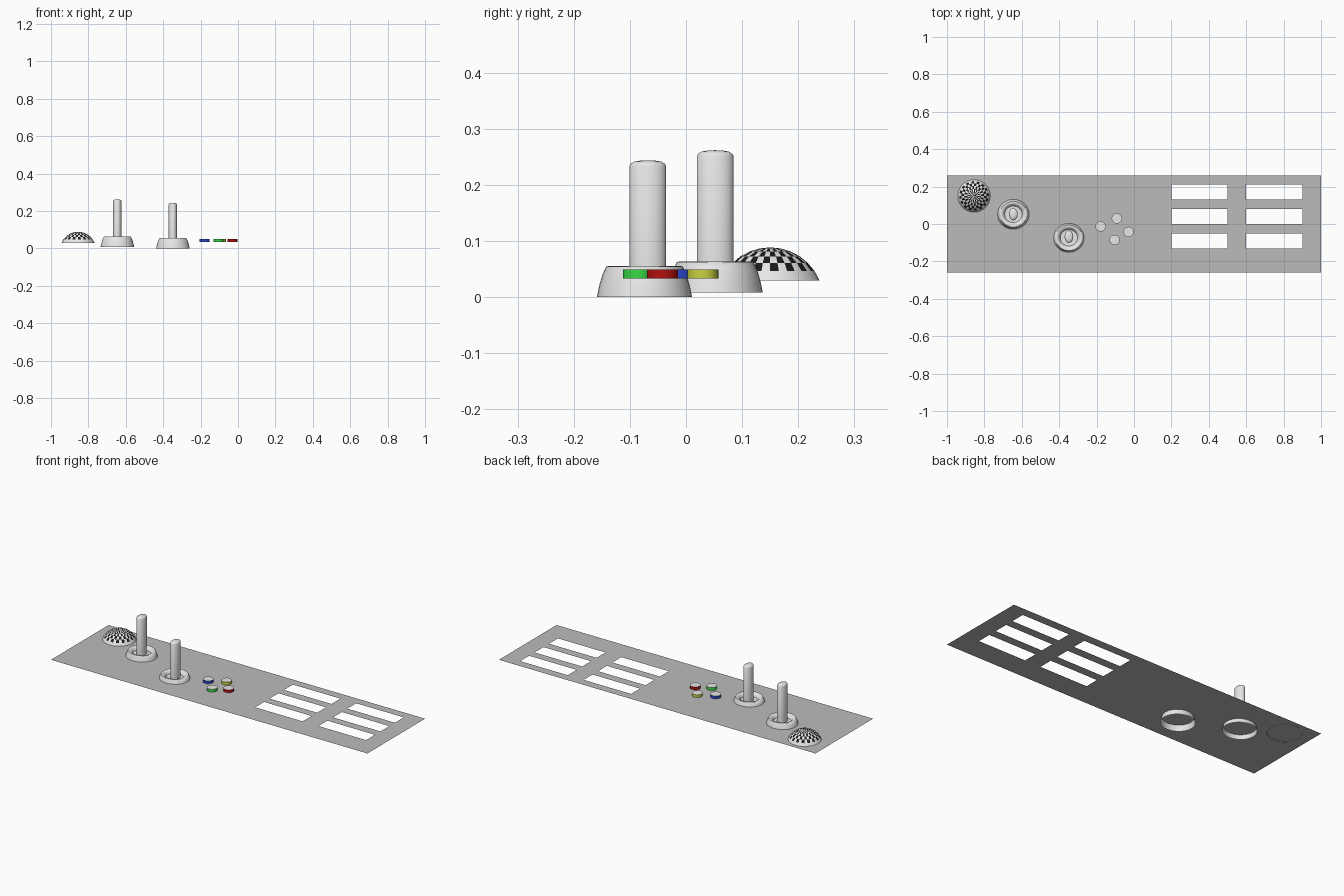
import bpy, bmesh, math

if "Cube" in bpy.data.objects:
    bpy.data.objects.remove(bpy.data.objects["Cube"])

def material(name, r, g, b):
    m = bpy.data.materials.new(name)
    m.diffuse_color = (r, g, b, 1)
    m.use_nodes = True
    m.node_tree.nodes["Principled BSDF"].inputs["Base Color"].default_value = m.diffuse_color
    return m

WHITE = material("light_grey", 0.8, 0.8, 0.8)
PANEL = material("panel_grey", 0.5, 0.5, 0.5)
BLACK = material("black", 0.01, 0.01, 0.01)
RED = material("red", 0.45, 0.005, 0.005)
GREEN = material("green", 0.04, 0.7, 0.06)
BLUE = material("blue", 0.02, 0.06, 0.58)
YELLOW = material("yellow", 0.6, 0.65, 0.05)

PANEL_Z = 0.032

def finish(bm, name, mats, loc=(0, 0, 0), angle=35):
    me = bpy.data.meshes.new(name)
    bm.to_mesh(me)
    bm.free()
    ob = bpy.data.objects.new(name, me)
    bpy.context.collection.objects.link(ob)
    ob.location = loc
    for m in mats:
        me.materials.append(m)
    bpy.ops.object.select_all(action='DESELECT')
    ob.select_set(True)
    bpy.context.view_layer.objects.active = ob
    bpy.ops.object.shade_smooth_by_angle(angle=math.radians(angle))
    return ob

def lathe(name, profile, loc, mats, sx=1.0, sy=1.0, rule=None, seg=32, angle=35):
    """Revolve (radius, z) points, bottom to top outside; radius 0 closes to a tip."""
    bm = bmesh.new()
    rings = []
    for r, z in profile:
        n = seg if r > 0 else 1
        rings.append([bm.verts.new((r * sx * math.cos(2 * math.pi * i / seg),
                                    r * sy * math.sin(2 * math.pi * i / seg), z))
                      for i in range(n)])
    for row, (a, b) in enumerate(zip(rings, rings[1:])):
        for i in range(seg):
            j = (i + 1) % seg
            vs = [a[i], a[j], b[j], b[i]] if len(b) > 1 else [a[i], a[j], b[0]]
            f = bm.faces.new(vs)
            f.material_index = rule(row, i) if rule else 0
    return finish(bm, name, mats, loc, angle)

# Flat panel with six rectangular slots left open
xs = [-1, 0.2, 0.5, 0.6, 0.9, 1]
ys = [-0.26, -0.13, -0.05, 0, 0.08, 0.13, 0.21, 0.26]
bm = bmesh.new()
grid = [[bm.verts.new((x, y, 0)) for x in xs] for y in ys]
for r in range(len(ys) - 1):
    for c in range(len(xs) - 1):
        if r % 2 == 1 and c % 2 == 1:
            continue
        bm.faces.new((grid[r][c], grid[r][c + 1], grid[r + 1][c + 1], grid[r + 1][c]))
finish(bm, "panel", [PANEL], (0, 0, PANEL_Z))

# Checkered dome: a sphere cap of six rows, lowest row plain
R, ROWS = 0.0953, 6
step = math.radians(11.25)
floor = R * math.cos(ROWS * step)
cap = [(R * math.sin(k * step), R * math.cos(k * step) - floor) for k in range(ROWS, 0, -1)]
lathe("checkered_dome", cap + [(0, R - floor)], (-0.855, 0.15, 0.03), [WHITE, BLACK],
      rule=lambda row, i: 1 if row > 0 and (row + i) % 2 else 0)

# Joysticks: dished collar open underneath, with an oval stick
def joystick(name, x, y, z, stick_y, top):
    collar = [(0.087, 0), (0.083, 0.02), (0.077, 0.04), (0.07, 0.055),
              (0.064, 0.0555), (0.056, 0.052), (0.048, 0.044), (0.045, 0.036), (0.02, 0.035)]
    lathe(name + "_collar", collar, (x, y, z), [WHITE], sx=1.03, sy=0.975, angle=60)
    stick = [(1, 0.034), (1, top - 0.01), (0.93, top - 0.006),
             (0.75, top - 0.0025), (0.4, top - 0.0005), (0, top)]
    lathe(name + "_stick", stick, (x, stick_y, 0), [WHITE], sx=0.023, sy=0.0325)

joystick("rear_joystick", -0.645, 0.052, 0.008, 0.052, 0.262)
joystick("front_joystick", -0.348, -0.074, 0.0, -0.068, 0.244)

# Four push buttons: coloured sides, light tops
for name, mat, x, y in (("blue", BLUE, -0.179, -0.013), ("yellow", YELLOW, -0.092, 0.03),
                        ("red", RED, -0.029, -0.042), ("green", GREEN, -0.104, -0.085)):
    lathe(name + "_button", [(0.0275, 0), (0.0275, 0.016), (0, 0.016)], (x, y, 0.033),
          [mat, WHITE], rule=lambda row, i: row)
